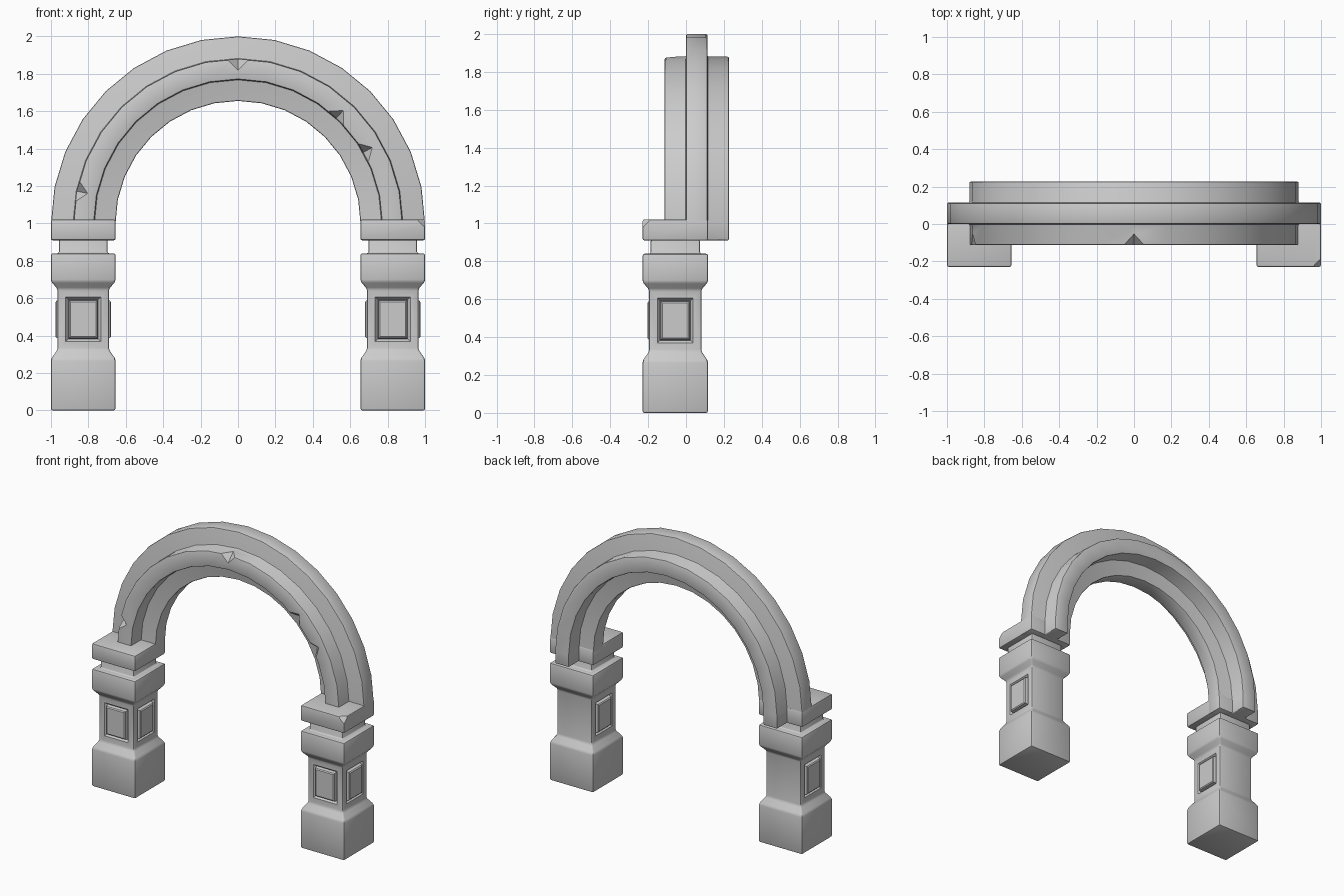
import bpy, bmesh, math
from mathutils import Matrix, Vector

if "Cube" in bpy.data.objects:
    bpy.data.objects.remove(bpy.data.objects["Cube"])

PX, PY = 0.8275, -0.0565      # pillar centre (mirrored in x)
HW = 0.1725                   # half width of base and cap
ZC = 1.0                      # arch centre height


def make(name, bm):
    bmesh.ops.recalc_face_normals(bm, faces=bm.faces)
    me = bpy.data.meshes.new(name)
    bm.to_mesh(me)
    bm.free()
    ob = bpy.data.objects.new(name, me)
    bpy.context.collection.objects.link(ob)
    return ob


def smooth(ob):
    bpy.ops.object.select_all(action='DESELECT')
    ob.select_set(True)
    bpy.context.view_layer.objects.active = ob
    bpy.ops.object.shade_smooth_by_angle(angle=math.radians(35))


def loft(bm, rings):
    # bridge closed vertex rings and cap both ends
    loops = [[bm.verts.new(p) for p in r] for r in rings]
    n = len(loops[0])
    for a, b in zip(loops, loops[1:]):
        for i in range(n):
            j = (i + 1) % n
            bm.faces.new((a[i], a[j], b[j], b[i]))
    bm.faces.new(loops[0][::-1])
    bm.faces.new(loops[-1])
    bmesh.ops.recalc_face_normals(bm, faces=bm.faces)


def square(cx, w, z):
    return [(cx + sx * w, PY + sy * w, z)
            for sx, sy in ((-1, -1), (1, -1), (1, 1), (-1, 1))]


def bevel_sharp(bm, width, limit=20):
    edges = [e for e in bm.edges if e.calc_face_angle(0) > math.radians(limit)]
    bmesh.ops.bevel(bm, geom=edges, offset=width, segments=2, profile=0.5,
                    affect='EDGES', clamp_overlap=True)


def chip(ob, spots):
    # V-shaped chips: octahedra centred on the edge; spot = (position, turn, size)
    bm = bmesh.new()
    for pos, turn, s in spots:
        m = Matrix.Translation(pos) @ Matrix.Rotation(-turn, 4, 'Y')
        p = [bm.verts.new(m @ (Vector(v) * s)) for v in
             ((1, 0, 0), (0, 1, 0), (-1, 0, 0), (0, -1, 0), (0, 0, 1), (0, 0, -1))]
        for i in range(4):
            j = (i + 1) % 4
            bm.faces.new((p[i], p[j], p[4]))
            bm.faces.new((p[j], p[i], p[5]))
    cutter = make("chip_cutter", bm)
    cutter.hide_render = True
    mod = ob.modifiers.new("chips", 'BOOLEAN')
    mod.operation, mod.object, mod.solver = 'DIFFERENCE', cutter, 'EXACT'
    bpy.context.view_layer.objects.active = ob
    bpy.ops.object.modifier_apply(modifier=mod.name)
    bpy.data.objects.remove(cutter)


# Pillars: square profile, panels on front and both sides
profile = [(HW, 0), (HW, 0.275), (0.138, 0.325), (0.138, 0.65), (HW, 0.69),
           (HW, 0.84), (0.13, 0.84), (0.13, 0.915)]
bm = bmesh.new()
loft(bm, [square(PX, w, z) for w, z in profile])
bevel_sharp(bm, 0.01)
panels = []
for f in bm.faces:
    c = f.calc_center_median()
    if 0.45 < c.z < 0.53 and f.calc_area() > 0.04 and f.normal.y < 0.5:
        panels.append(f)
for f in panels:
    for t, d in ((0.034, 0), (0.014, -0.018), (0.005, 0.022), (0.007, 0.006)):
        bmesh.ops.inset_region(bm, faces=[f], thickness=t, depth=d,
                               use_even_offset=True)
pillars = make("pillars", bm)
mirror_centre = pillars.modifiers.new("mirror", 'MIRROR')
mirror_centre.use_axis[0] = True
smooth(pillars)

# Cap slabs, the right one with a chipped corner
for side, name in ((-1, "left_cap"), (1, "right_cap")):
    bm = bmesh.new()
    loft(bm, [square(side * PX, HW, z) for z in (0.91, 1.022)])
    bevel_sharp(bm, 0.01)
    cap = make(name, bm)
    if side > 0:
        chip(cap, [((1.0, PY - HW, 1.022), 0, 0.045)])
    smooth(cap)

# Arch: cross-shaped section (radius, y) swept over a half circle with short legs
r0, r1, r2, r3 = 0.655, 0.77, 0.88, 1.0
y0, y1, y2, y3 = -0.113, 0.0, 0.113, 0.227
section = [(r0, y1), (r1, y1), (r1, y0), (r2, y0), (r2, y1), (r3, y1),
           (r3, y2), (r2, y2), (r2, y3), (r1, y3), (r1, y2), (r0, y2)]
SEG = 16
rings = [[(r, y, 0.91) for r, y in section]]
for i in range(SEG + 1):
    a = math.pi * i / SEG
    rings.append([(r * math.cos(a), y, ZC + r * math.sin(a)) for r, y in section])
rings.append([(-r, y, 0.91) for r, y in section])
bm = bmesh.new()
loft(bm, rings)
bevel_sharp(bm, 0.008)
arch = make("arch", bm)


def on_arch(r, deg, s):
    a = math.radians(deg)
    return ((r * math.cos(a), y0, ZC + r * math.sin(a)), a, s)


chip(arch, [on_arch(r2, 90, 0.06), on_arch(r2, 168.7, 0.06),
            on_arch(r1, 47, 0.055), on_arch(r1, 29.5, 0.055)])
smooth(arch)
